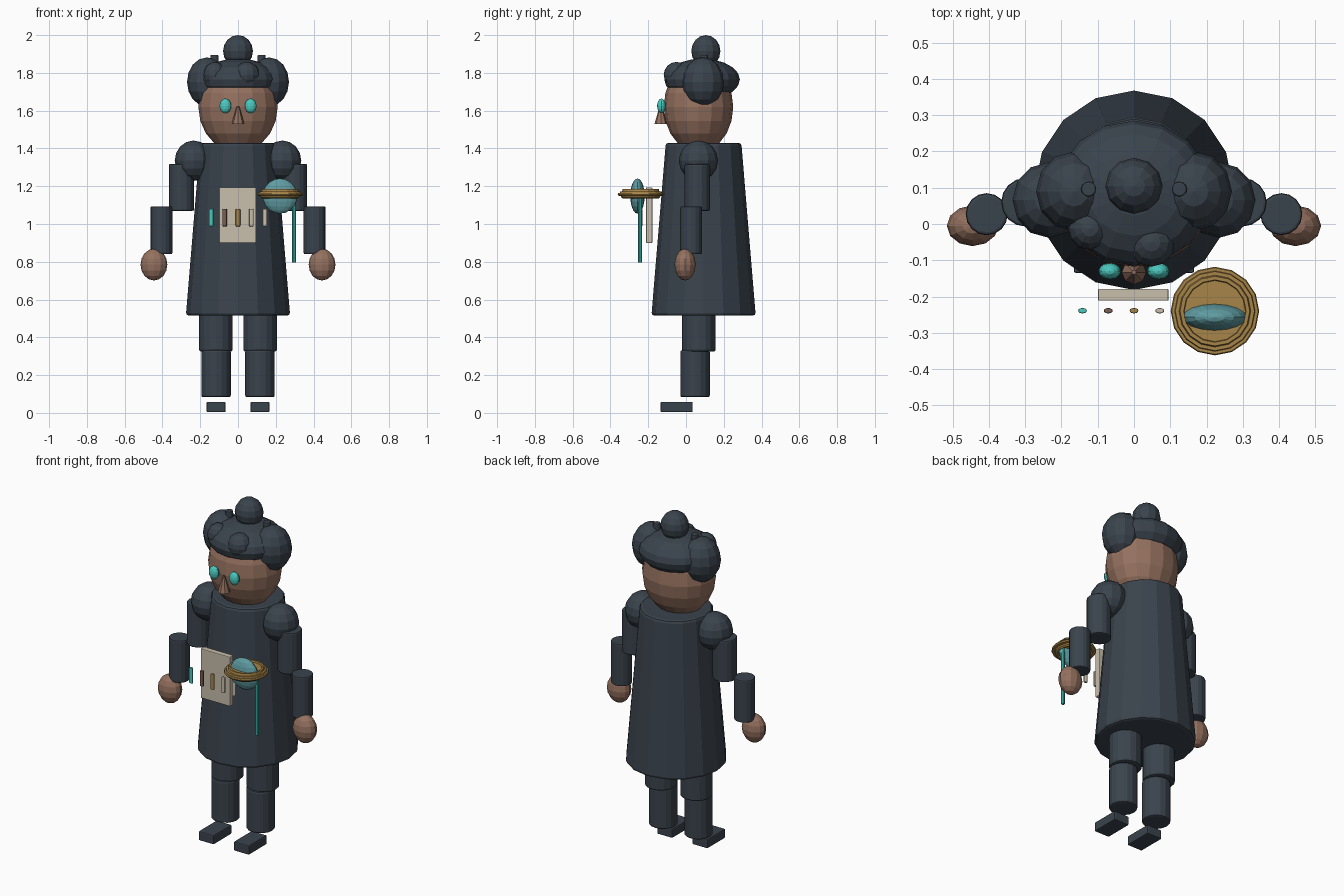
import bpy, bmesh, math
from mathutils import Matrix, Vector

if "Cube" in bpy.data.objects:
    bpy.data.objects.remove(bpy.data.objects["Cube"])


def material(name, rgb):
    m = bpy.data.materials.new(name)
    m.diffuse_color = (*rgb, 1)
    m.use_nodes = True
    m.node_tree.nodes["Principled BSDF"].inputs["Base Color"].default_value = m.diffuse_color
    return m


DARK = material("charcoal cloth", (0.042, 0.056, 0.073))
SKIN = material("brown skin", (0.30, 0.165, 0.115))
TEAL = material("bright teal", (0.07, 0.58, 0.52))
GLASS = material("dull teal glass", (0.115, 0.33, 0.36))
GOLD = material("old gold", (0.39, 0.235, 0.065))
CREAM = material("cream paper", (0.58, 0.52, 0.41))
UMBER = material("umber", (0.20, 0.115, 0.08))


def finish(name, bm, mat, bevel=0.0):
    me = bpy.data.meshes.new(name)
    bmesh.ops.recalc_face_normals(bm, faces=bm.faces)
    bm.to_mesh(me)
    bm.free()
    me.materials.append(mat)
    ob = bpy.data.objects.new(name, me)
    bpy.context.collection.objects.link(ob)
    if bevel:
        mod = ob.modifiers.new("soft_edge", 'BEVEL')
        mod.width = bevel
        mod.segments = 2
        mod.limit_method = 'ANGLE'
        mod.angle_limit = math.radians(40)
    return ob


def ball(name, mat, centre, radii, seg=12, rings=8):
    bm = bmesh.new()
    bmesh.ops.create_uvsphere(
        bm, u_segments=seg, v_segments=rings, radius=1,
        matrix=Matrix.Translation(centre) @ Matrix.Diagonal((*radii, 1)))
    return finish(name, bm, mat)


def tube(name, mat, x, y, z0, z1, r0, r1=None, seg=16, bevel=0.0, flat=1.0):
    bm = bmesh.new()
    bmesh.ops.create_cone(
        bm, cap_ends=True, segments=seg, radius1=r0,
        radius2=r0 if r1 is None else r1, depth=z1 - z0,
        matrix=Matrix.Translation((x, y, (z0 + z1) / 2)) @ Matrix.Diagonal((1, flat, 1, 1)))
    return finish(name, bm, mat, bevel)


def box(name, mat, centre, size, bevel=0.004):
    bm = bmesh.new()
    bmesh.ops.create_cube(
        bm, size=1, matrix=Matrix.Translation(centre) @ Matrix.Diagonal((*size, 1)))
    return finish(name, bm, mat, bevel)


def lathe(name, mat, centre, profile, seg=16):
    bm = bmesh.new()
    verts = [bm.verts.new((r, 0, z)) for r, z in profile]
    edges = [bm.edges.new(p) for p in zip(verts, verts[1:])]
    bmesh.ops.spin(bm, geom=verts + edges, cent=(0, 0, 0), axis=(0, 0, 1),
                   angle=math.tau, steps=seg)
    bmesh.ops.remove_doubles(bm, verts=bm.verts, dist=1e-5)
    bmesh.ops.translate(bm, verts=bm.verts, vec=Vector(centre))
    return finish(name, bm, mat)


# Long coat, head and face
tube("coat", DARK, 0, 0.093, 0.515, 1.43, 0.276, 0.2, bevel=0.015)
ball("head", SKIN, (0, 0.066, 1.62), (0.21, 0.184, 0.24), 16, 10)
tube("nose", SKIN, 0, -0.133, 1.53, 1.625, 0.034, 0.006, seg=8)

# Hair: cap, top bun and loose curls
ball("hair_cap", DARK, (0, 0.085, 1.765), (0.215, 0.2, 0.11), 16, 10)
ball("top_bun", DARK, (0, 0.105, 1.915), (0.079, 0.077, 0.085))
ball("left_curl", DARK, (-0.122, -0.012, 1.79), (0.06, 0.06, 0.068))
ball("right_curl", DARK, (0.047, -0.05, 1.79), (0.068, 0.068, 0.068))

# Paired parts
for side, s in (("left", -1), ("right", 1)):
    ball(f"{side}_eye", TEAL, (s * 0.067, -0.13, 1.625), (0.031, 0.023, 0.039))
    ball(f"{side}_side_bun", DARK, (s * 0.165, 0.09, 1.752), (0.105, 0.11, 0.13))
    tube(f"{side}_hair_pin", DARK, s * 0.125, 0.096, 1.78, 1.895, 0.021, seg=12, bevel=0.005)
    ball(f"{side}_shoulder", DARK, (s * 0.235, 0.066, 1.335), (0.1, 0.104, 0.107))
    tube(f"{side}_upper_arm", DARK, s * 0.299, 0.06, 1.07, 1.318, 0.067, bevel=0.008)
    tube(f"{side}_forearm", DARK, s * 0.406, 0.027, 0.84, 1.093, 0.058, bevel=0.008)
    ball(f"{side}_hand", SKIN, (s * 0.445, -0.005, 0.785), (0.071, 0.056, 0.084))
    tube(f"{side}_thigh", DARK, s * 0.117, 0.068, 0.325, 0.6, 0.089, bevel=0.01)
    tube(f"{side}_shin", DARK, s * 0.116, 0.048, 0.083, 0.332, 0.078, bevel=0.01)
    box(f"{side}_foot", DARK, (s * 0.116, -0.05, 0.031), (0.1, 0.17, 0.055), 0.006)

# Paper card with a row of small vials in front
box("card", CREAM, (-0.002, -0.195, 1.047), (0.195, 0.033, 0.295))
for i, mat in enumerate((TEAL, UMBER, GOLD, CREAM, CREAM)):
    tube(f"vial_{i + 1}", mat, -0.142 + 0.071 * i, -0.239, 0.988, 1.08, 0.0125,
         seg=12, bevel=0.003, flat=0.6)

# Floating amulet: stepped gold disc, glass lens and hanging rod
lathe("amulet_rings", GOLD, (0.223, -0.24, 1.16), [
    (0, 0.015), (0.084, 0.015), (0.086, 0.025), (0.096, 0.025), (0.099, 0.012),
    (0.109, 0.012), (0.111, 0.003), (0.119, 0.003), (0.122, -0.003), (0.119, -0.010),
    (0.104, -0.012), (0.102, -0.020), (0.094, -0.025), (0.088, -0.025), (0.086, -0.015),
    (0, -0.015)])
ball("glass_lens", GLASS, (0.222, -0.257, 1.148), (0.092, 0.038, 0.093), 16, 10)
tube("hanging_rod", TEAL, 0.297, -0.243, 0.797, 1.15, 0.01, seg=8)
